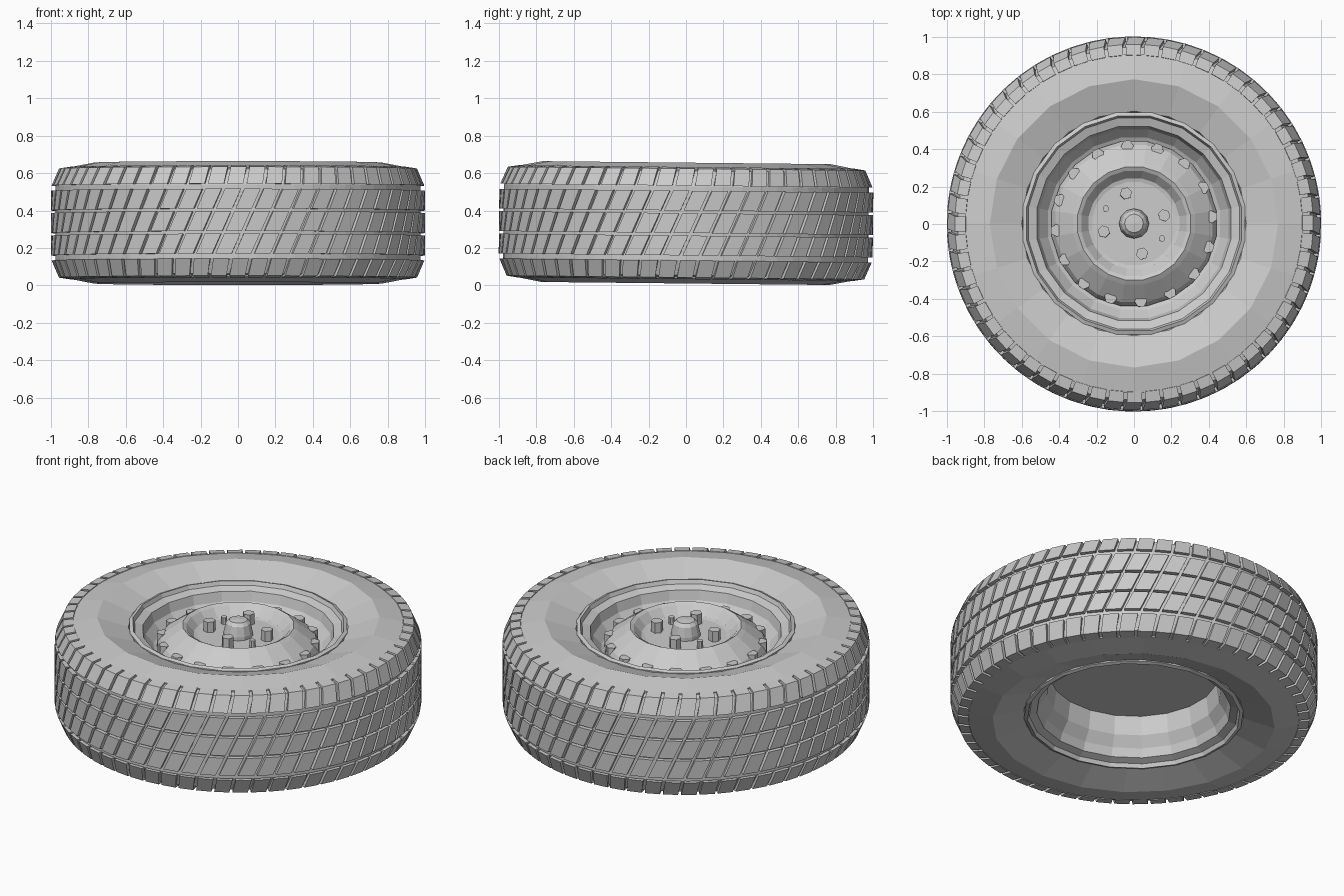
import bpy
import bmesh
from math import sin, cos, pi, radians
from mathutils import Matrix, Vector

if "Cube" in bpy.data.objects:
    bpy.data.objects.remove(bpy.data.objects["Cube"])

MID = 0.333
TILT = Matrix.Translation((0, 0, MID)) @ Matrix.Rotation(radians(-0.6), 4, "X") @ Matrix.Translation((0, 0, -MID))

grey = bpy.data.materials.new("plain grey")
grey.use_nodes = True
grey.diffuse_color = (0.6, 0.6, 0.6, 1)
grey.node_tree.nodes["Principled BSDF"].inputs["Base Color"].default_value = (0.6, 0.6, 0.6, 1)


def finish(name, bm):
    bmesh.ops.recalc_face_normals(bm, faces=bm.faces)
    bm.transform(TILT)
    mesh = bpy.data.meshes.new(name)
    bm.to_mesh(mesh)
    bm.free()
    mesh.materials.append(grey)
    obj = bpy.data.objects.new(name, mesh)
    bpy.context.collection.objects.link(obj)


def polar(r, a, z):
    return Vector((r * cos(a), r * sin(a), z))


def lathe(name, profile, sides, phase=0.0, closed=False):
    """Spin a (radius, height) profile about z; a zero radius makes a cap centre."""
    bm = bmesh.new()
    rings = []
    for r, z in profile:
        count = sides if r > 0 else 1
        rings.append([bm.verts.new(polar(r, phase + 2 * pi * i / sides, z)) for i in range(count)])
    pairs = list(zip(rings, rings[1:]))
    if closed:
        pairs.append((rings[-1], rings[0]))
    for a, b in pairs:
        for i in range(sides):
            j = (i + 1) % sides
            quad = [a[i % len(a)], a[j % len(a)], b[j % len(b)], b[i % len(b)]]
            bm.faces.new(list(dict.fromkeys(quad)))
    finish(name, bm)


def mirrored(points):
    """Continue an upper half profile through its image below mid height."""
    return points + [(r, 2 * MID - z) for r, z in reversed(points)]


def studs(name, places, radius, bottom, top, sides=6):
    """Upright prisms at (distance, angle) places."""
    bm = bmesh.new()
    for d, a in places:
        centre = polar(d, a, (bottom + top) / 2)
        bmesh.ops.create_cone(bm, cap_ends=True, segments=sides, radius1=radius, radius2=radius,
                              depth=top - bottom,
                              matrix=Matrix.Translation(centre) @ Matrix.Rotation(a, 4, "Z"))
    finish(name, bm)


# Tyre: faceted sidewalls and bead, with a rounder drum under the tread
lathe("tyre_sidewalls", mirrored([(0.58, 0.56), (0.6, 0.6), (0.77, 0.656), (0.91, 0.629)]),
      20, pi / 2, closed=True)
lathe("tread_base", mirrored([(0.86, 0.615), (0.9, 0.622), (0.942, 0.612), (0.976, 0.53)]), 60, closed=True)

# Tread: five rows of slanted blocks
BLOCKS = 60
HALF_WIDTH = 0.0435
SLANT = 0.45


def block_row(name, outer, inner):
    bm = bmesh.new()
    section = outer + inner[::-1]
    for k in range(BLOCKS):
        sides = []
        for edge in (-HALF_WIDTH, HALF_WIDTH):
            verts = []
            for r, z in section:
                lean = SLANT * max(-0.24, min(0.24, z - MID))
                verts.append(bm.verts.new(polar(r, 2 * pi * k / BLOCKS + edge + lean, z)))
            sides.append(verts)
        a, b = sides
        bm.faces.new(a)
        bm.faces.new(b[::-1])
        for i in range(len(a)):
            j = (i + 1) % len(a)
            bm.faces.new([a[j], a[i], b[i], b[j]])
    finish(name, bm)


for n, z in enumerate((0.213, 0.333, 0.453)):
    block_row(f"tread_row_{n + 1}", [(1.0, z - 0.053), (1.0, z + 0.053)],
              [(0.965, z - 0.053), (0.965, z + 0.053)])
shoulder_out = [(0.9, 0.633), (0.957, 0.624), (0.996, 0.533)]
shoulder_in = [(0.89, 0.61), (0.935, 0.6), (0.965, 0.533)]
block_row("upper_shoulder_blocks", shoulder_out, shoulder_in)
block_row("lower_shoulder_blocks", [(r, 2 * MID - z) for r, z in shoulder_out],
          [(r, 2 * MID - z) for r, z in shoulder_in])

# Wheel: stepped rim, domed disc with a sunken hub, and the hollow barrel behind
rim_front = [(0.6, 0.57), (0.6, 0.605), (0.58, 0.613), (0.57, 0.59), (0.525, 0.575), (0.51, 0.52),
             (0.465, 0.47), (0.445, 0.46)]
disc = [(0.445, 0.49), (0.425, 0.525), (0.33, 0.595), (0.305, 0.61), (0.285, 0.6), (0.245, 0.555),
        (0.225, 0.55), (0, 0.55)]
lathe("rim_and_disc", rim_front + disc, 20, pi / 20)
lathe("rim_barrel", [(0.6, 0.1), (0.6, 0.06), (0.58, 0.052), (0.57, 0.075), (0.53, 0.09),
                     (0.515, 0.14), (0.475, 0.2), (0.46, 0.31), (0, 0.31)], 20, pi / 20)

# Hub cap, wheel nuts, locating pins and the ring of studs round the disc
lathe("hub_cap", [(0.08, 0.54), (0.08, 0.57), (0.068, 0.625), (0.05, 0.643), (0, 0.648)], 12)
studs("wheel_nuts", [(0.167, radians(15 + 90 * i)) for i in range(4)], 0.033, 0.54, 0.612)
studs("locating_pins", [(0.17, radians(a)) for a in (152, -28)], 0.017, 0.54, 0.59, 8)
studs("disc_studs", [(0.415, radians(5 + 22.5 * i)) for i in range(16)], 0.034, 0.46, 0.54)
